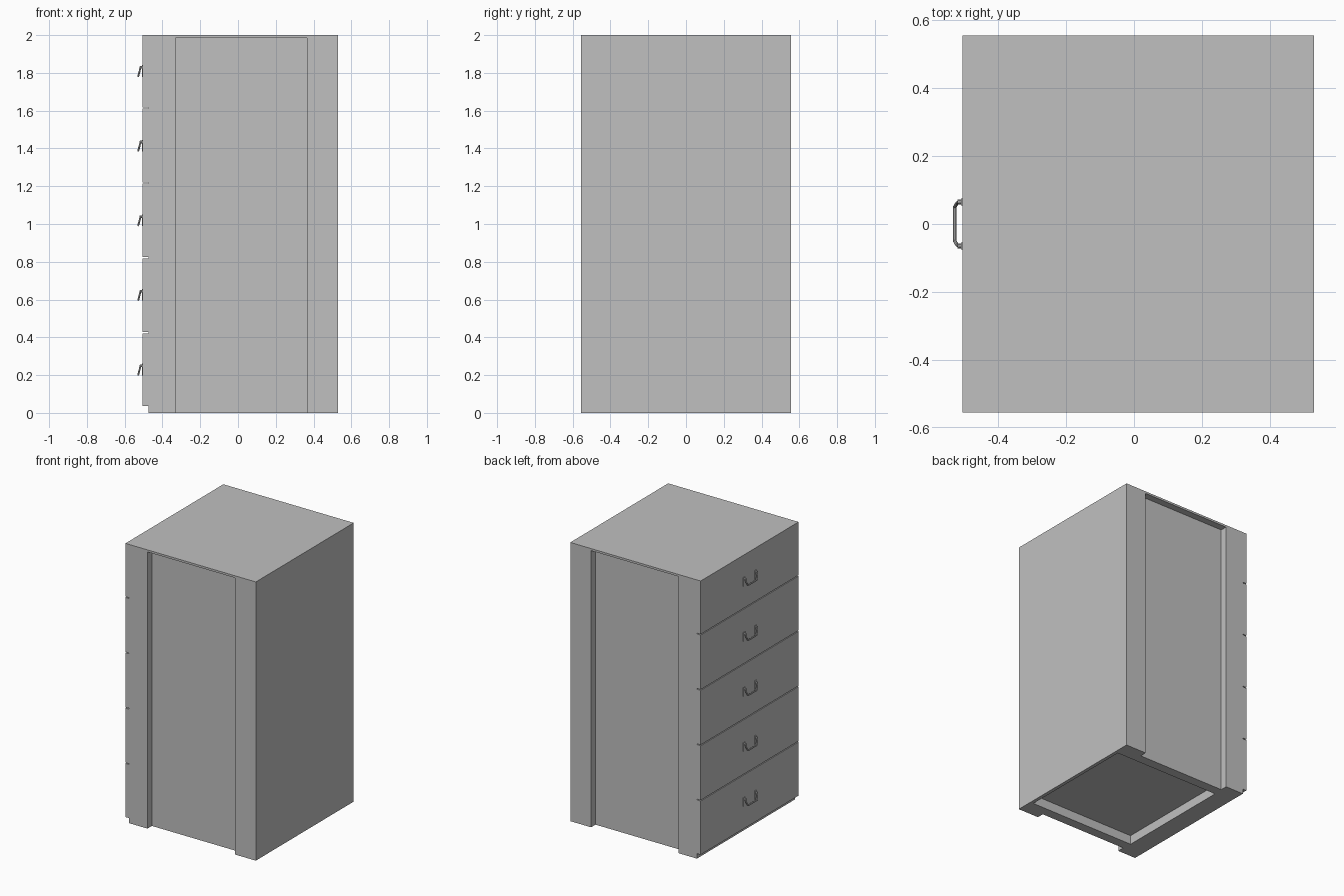
import bpy, bmesh, math
from mathutils import Matrix, Vector

cube = bpy.data.objects.get("Cube")
if cube:
    bpy.data.objects.remove(cube, do_unlink=True)

# One plain grey for everything
grey = bpy.data.materials.new("plain_grey")
grey.use_nodes = True
grey.diffuse_color = (0.53, 0.53, 0.53, 1)
grey.node_tree.nodes["Principled BSDF"].inputs["Base Color"].default_value = (0.53, 0.53, 0.53, 1)


def add_box(bm, lo, hi):
    size = [b - a for a, b in zip(lo, hi)]
    mid = [(a + b) / 2 for a, b in zip(lo, hi)]
    bmesh.ops.create_cube(bm, size=1, matrix=Matrix.Translation(mid) @ Matrix.Diagonal((*size, 1)))


def make_object(name, bm):
    mesh = bpy.data.meshes.new(name)
    bm.to_mesh(mesh)
    bm.free()
    mesh.materials.append(grey)
    obj = bpy.data.objects.new(name, mesh)
    bpy.context.collection.objects.link(obj)
    return obj


def box(name, lo, hi):
    bm = bmesh.new()
    add_box(bm, lo, hi)
    return make_object(name, bm)


BACK, FACE, FRONT, HALF = 0.53, -0.475, -0.505, 0.555

# Carcass with a recessed panel on both sides and a hollow underneath
carcass = box("carcass", (FACE, -HALF, 0), (BACK, HALF, 2))
cutters = [
    box("side_recess_cutter", (-0.33, 0.505, -0.1), (0.365, 0.7, 1.985)),
    box("other_side_recess_cutter", (-0.33, -0.7, -0.1), (0.365, -0.505, 1.985)),
    box("base_recess_cutter", (-0.335, -0.435, -0.1), (0.505, 0.435, 0.065)),
]
bpy.context.view_layer.objects.active = carcass
for cutter in cutters:
    cutter.hide_render = True
    mod = carcass.modifiers.new("recess", 'BOOLEAN')
    mod.operation = 'DIFFERENCE'
    mod.solver = 'EXACT'
    mod.object = cutter
    bpy.ops.object.modifier_apply(modifier=mod.name)
    bpy.data.objects.remove(cutter, do_unlink=True)


def add_rod(bm, a, b, radius, sides=8):
    a, b = Vector(a), Vector(b)
    turn = (b - a).to_track_quat('Z', 'Y').to_matrix().to_4x4()
    bmesh.ops.create_cone(bm, cap_ends=True, segments=sides, radius1=radius, radius2=radius,
                          depth=(b - a).length, matrix=Matrix.Translation((a + b) / 2) @ turn)


# Drop pull: two mounts with a hanging bail, origin on the drawer face
bm = bmesh.new()
for s in (-1, 1):
    add_box(bm, (-0.004, s * 0.065 - 0.010, -0.030), (0, s * 0.065 + 0.010, 0.032))
    add_rod(bm, (0, s * 0.065, 0.020), (-0.015, s * 0.065, 0.020), 0.007)
    add_rod(bm, (-0.010, s * 0.065, 0.026), (-0.016, s * 0.062, 0.000), 0.005)
    add_rod(bm, (-0.016, s * 0.062, 0.000), (-0.023, s * 0.050, -0.026), 0.005)
add_rod(bm, (-0.023, -0.053, -0.026), (-0.023, 0.053, -0.026), 0.005)
pull_mesh = None

# Five drawer fronts with narrow gaps between them
edges = [0.033, 0.424, 0.821, 1.218, 1.615, 2.003]
for i in range(5):
    lo, hi = edges[i] + 0.003, edges[i + 1] - 0.003
    box(f"drawer_front_{i + 1}", (FRONT, -HALF, lo), (FACE, HALF, hi))
    if pull_mesh is None:
        pull = make_object("drawer_pull_1", bm)
        pull_mesh = pull.data
    else:
        pull = bpy.data.objects.new(f"drawer_pull_{i + 1}", pull_mesh)
        bpy.context.collection.objects.link(pull)
    pull.location = (FRONT, 0, 0.229 + i * 0.395)
